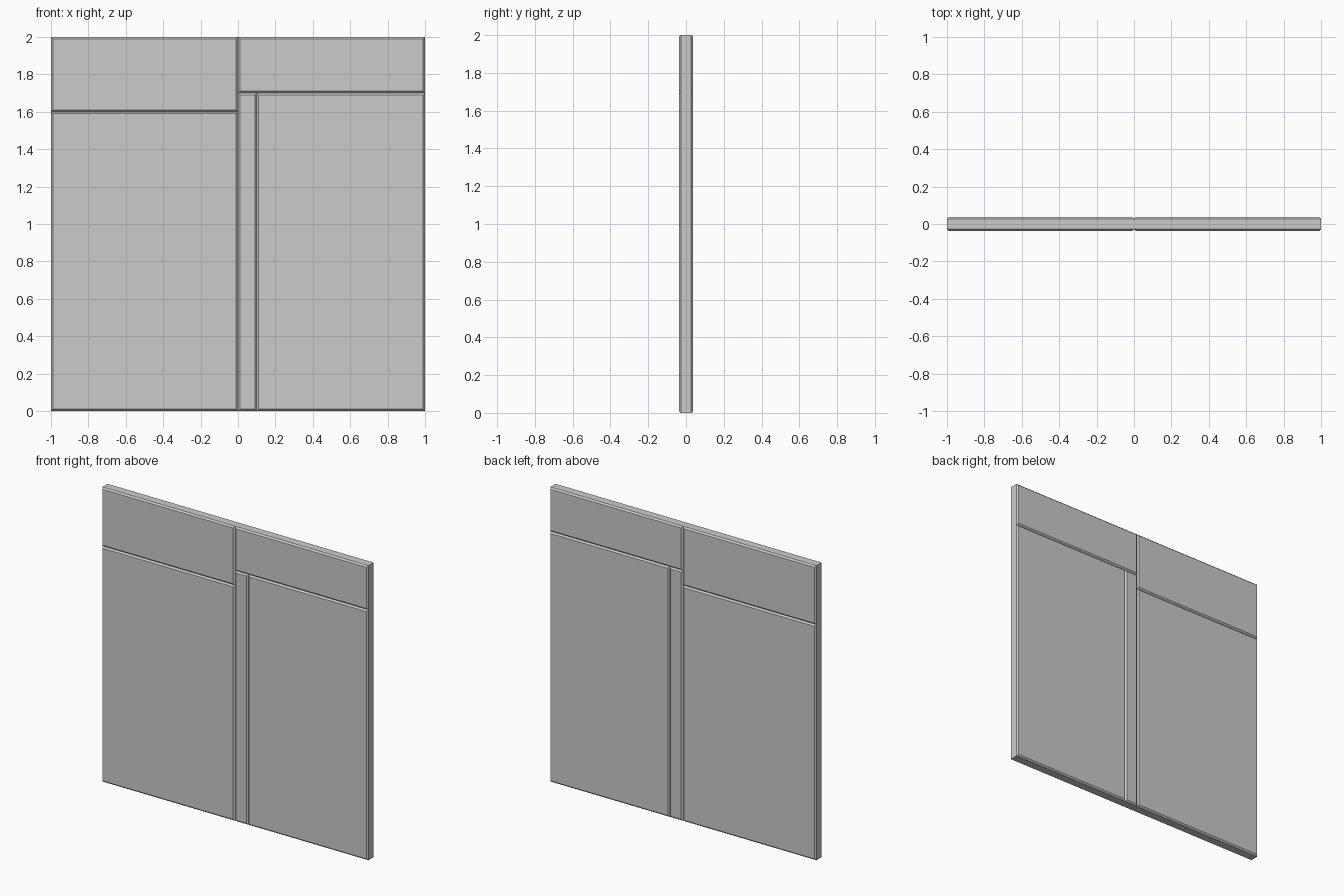
import bpy, bmesh

if "Cube" in bpy.data.objects:
    bpy.data.objects.remove(bpy.data.objects["Cube"])

HALF_T = 0.0375   # half thickness of the slabs
CHAMFER = 0.01


def panel(name, x0, x1, z0, z1):
    """Flat slab with chamfered front and back rims."""
    bm = bmesh.new()
    bmesh.ops.create_cube(bm, size=1)
    for v in bm.verts:
        v.co = ((x0 + x1) / 2 + v.co.x * (x1 - x0),
                v.co.y * 2 * HALF_T,
                (z0 + z1) / 2 + v.co.z * (z1 - z0))
    rim = [e for e in bm.edges if abs(e.verts[0].co.y - e.verts[1].co.y) < 1e-6]
    bmesh.ops.bevel(bm, geom=rim, offset=CHAMFER, segments=1,
                    profile=0.5, affect='EDGES')
    bmesh.ops.recalc_face_normals(bm, faces=bm.faces)
    mesh = bpy.data.meshes.new(name)
    bm.to_mesh(mesh)
    bm.free()
    bpy.context.collection.objects.link(bpy.data.objects.new(name, mesh))


# Left half: short top panel over a tall one
panel("left_top_panel", -1, 0, 1.6, 2)
panel("left_lower_panel", -1, 0, 0, 1.6)
# Right half: top panel over a narrow strip and a wide panel
panel("right_top_panel", 0, 1, 1.7, 2)
panel("narrow_strip", 0, 0.1, 0, 1.7)
panel("right_lower_panel", 0.1, 1, 0, 1.7)
